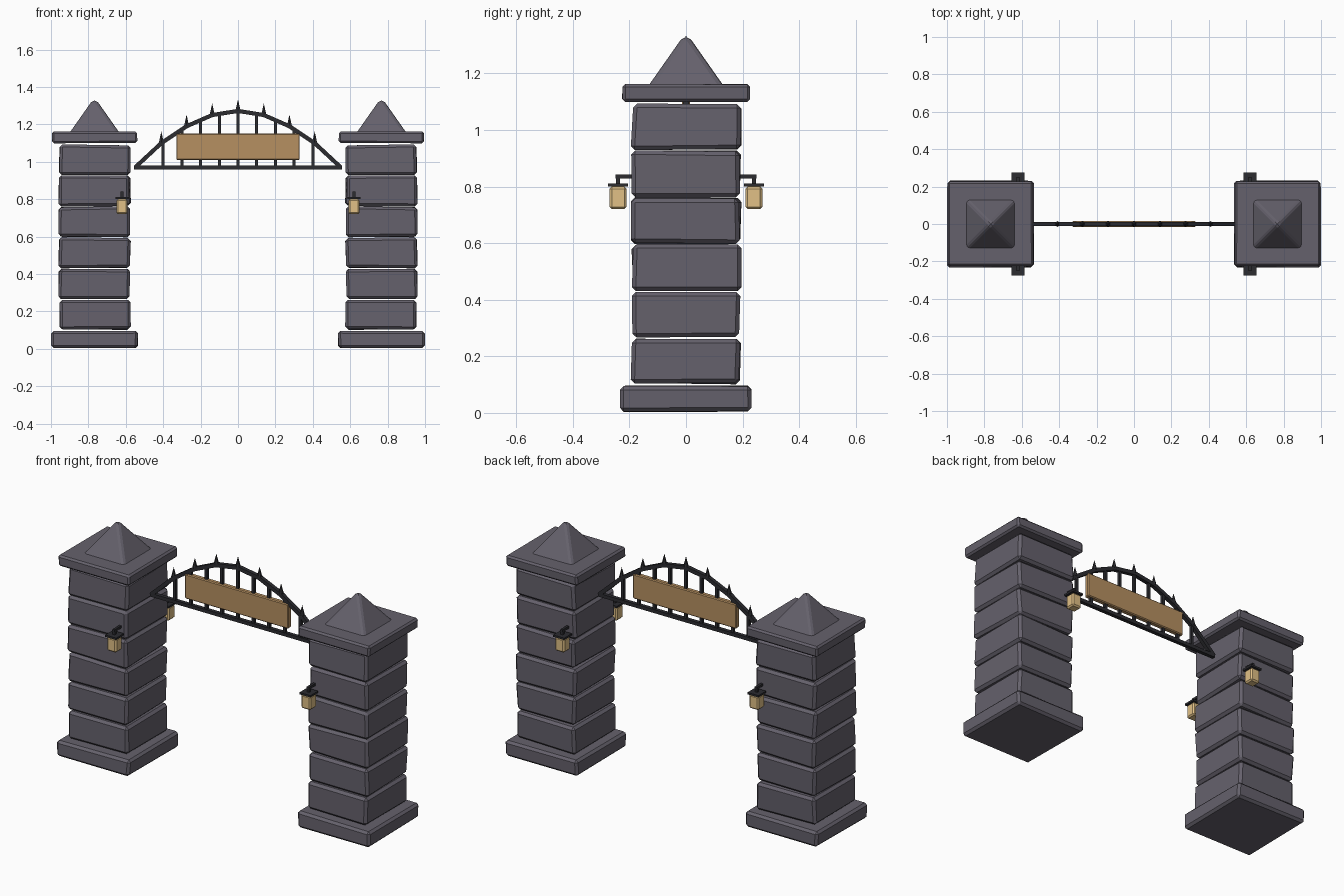
import bpy, bmesh, math, random
from mathutils import Vector, Matrix

if "Cube" in bpy.data.objects:
    bpy.data.objects.remove(bpy.data.objects["Cube"])

random.seed(4)

def material(name, color):
    m = bpy.data.materials.new(name)
    m.diffuse_color = color
    m.use_nodes = True
    m.node_tree.nodes["Principled BSDF"].inputs["Base Color"].default_value = m.diffuse_color
    return m

STONE = material("stone", (0.13, 0.12, 0.15, 1))
IRON = material("iron", (0.025, 0.025, 0.03, 1))
WOOD = material("wood", (0.47, 0.28, 0.12, 1))
GLASS = material("lamp_glass", (0.75, 0.53, 0.24, 1))

def finish(bm, name, mat):
    bmesh.ops.recalc_face_normals(bm, faces=bm.faces)
    me = bpy.data.meshes.new(name)
    bm.to_mesh(me)
    bm.free()
    ob = bpy.data.objects.new(name, me)
    bpy.context.collection.objects.link(ob)
    me.materials.append(mat)
    return ob

def box(name, center, size, mat, bevel=0.0, jitter=0.0, segments=1):
    bm = bmesh.new()
    bmesh.ops.create_cube(bm, size=1)
    for v in bm.verts:
        wobble = Vector([random.uniform(-jitter, jitter) for _ in range(3)])
        wobble.z *= 0.6
        v.co = Vector([c * s for c, s in zip(v.co, size)]) + Vector(center) + wobble
    if bevel:
        bmesh.ops.bevel(bm, geom=bm.edges[:], offset=bevel, segments=segments,
                        profile=0.5, affect='EDGES')
    return finish(bm, name, mat)

def mirrored(ob):
    # copy of a part reflected to the other pillar
    bm = bmesh.new()
    bm.from_mesh(ob.data)
    for v in bm.verts:
        v.co.x = -v.co.x
    finish(bm, ob.name + "_right", ob.data.materials[0])

PX = -0.767
pillar = []

# Stone pillar: plinth, six rough blocks, cap slab
pillar.append(box("plinth", (PX, 0, 0.05), (0.46, 0.46, 0.09), STONE, 0.013, 0.004))
for i in range(6):
    z = 0.183 + i * 0.1655
    pillar.append(box("pillar_block", (PX, 0, z), (0.378, 0.382, 0.16), STONE, 0.014, 0.006))
pillar.append(box("cap_slab", (PX, 0, 1.131), (0.454, 0.45, 0.062), STONE, 0.01, 0.002))

# Pyramid top with softened ridges
bm = bmesh.new()
bmesh.ops.create_cone(bm, cap_ends=True, segments=4, radius1=0.13 * math.sqrt(2), radius2=0,
                      depth=0.185, matrix=Matrix.Translation((PX, 0, 1.2525))
                      @ Matrix.Rotation(math.pi / 4, 4, 'Z'))
ridges = [e for e in bm.edges if abs(e.verts[0].co.z - e.verts[1].co.z) > 0.05]
bmesh.ops.bevel(bm, geom=ridges, offset=0.016, segments=2, profile=0.5, affect='EDGES')
pillar.append(finish(bm, "pyramid_top", STONE))

# Hanging lanterns, front and back of the pillar
LX = -0.62
for s in (-1, 1):
    y = s * 0.24
    pillar.append(box("lantern_arm", (LX, s * 0.215, 0.835), (0.014, 0.07, 0.014), IRON))
    pillar.append(box("lantern_hook", (LX, y, 0.822), (0.014, 0.014, 0.036), IRON))
    pillar.append(box("lantern_roof", (LX, y, 0.806), (0.07, 0.07, 0.011), IRON))
    pillar.append(box("lantern_glass", (LX, y, 0.76), (0.06, 0.06, 0.08), GLASS, 0.008))

for part in pillar:
    mirrored(part)

# Iron arch between the pillars
ARCH = [(-0.55, 0.97), (-0.41, 1.10), (-0.275, 1.19), (-0.138, 1.25), (0, 1.272)]
ARCH += [(-x, z) for x, z in reversed(ARCH[:-1])]

def arch_z(x):
    for (x0, z0), (x1, z1) in zip(ARCH, ARCH[1:]):
        if x0 <= x <= x1:
            return z0 + (z1 - z0) * (x - x0) / (x1 - x0)

# Arched rail: rectangular section swept along the arch points
bm = bmesh.new()
rings = []
for i, (x, z) in enumerate(ARCH):
    a, b = ARCH[max(i - 1, 0)], ARCH[min(i + 1, len(ARCH) - 1)]
    n = Vector((a[1] - b[1], 0, b[0] - a[0])).normalized() * 0.011
    p = Vector((x, 0, z))
    w = Vector((0, 0.011, 0))
    rings.append([bm.verts.new(q) for q in (p + n + w, p + n - w, p - n - w, p - n + w)])
for r0, r1 in zip(rings, rings[1:]):
    for k in range(4):
        bm.faces.new((r0[k], r0[(k + 1) % 4], r1[(k + 1) % 4], r1[k]))
bm.faces.new(rings[0])
bm.faces.new(rings[-1])
finish(bm, "arch_rail", IRON)
box("bottom_rail", (0, 0, 0.969), (1.11, 0.022, 0.02), IRON)

# Upright bars
for i in range(-4, 5):
    x = i * 0.1
    top = arch_z(x)
    box("upright_bar", (x, 0, (0.969 + top) / 2), (0.016, 0.016, top - 0.969), IRON)

# Spikes on the arch joints
for x, z in ARCH[1:-1]:
    bm = bmesh.new()
    bmesh.ops.create_cone(bm, cap_ends=True, segments=6, radius1=0.015, radius2=0,
                          depth=0.06, matrix=Matrix.Translation((x, 0, z + 0.033)))
    finish(bm, "arch_spike", IRON)

# Blank wooden sign board
box("sign_board", (0, 0, 1.08), (0.66, 0.03, 0.142), WOOD, 0.005)
